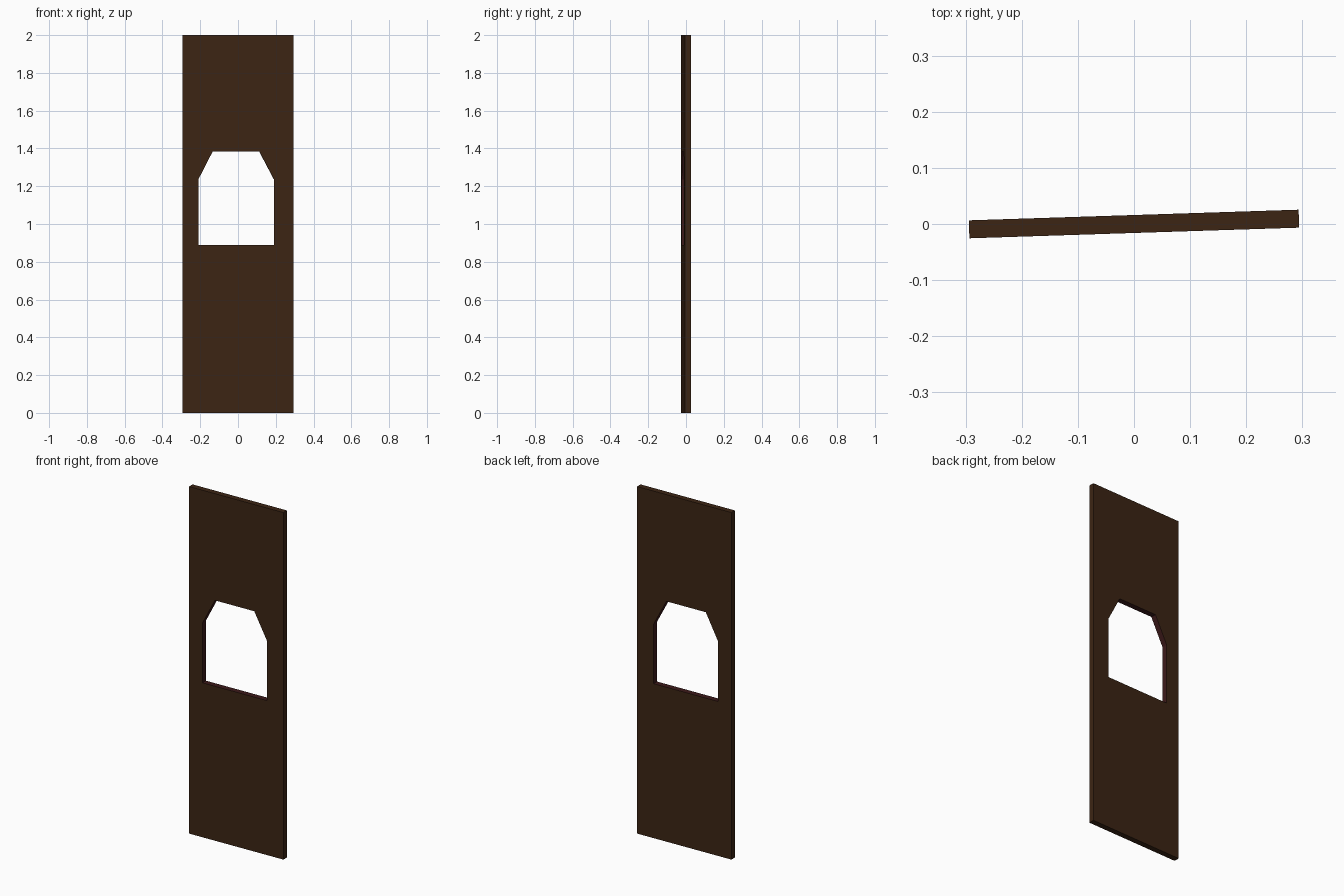
import bpy, bmesh, math
from mathutils import Matrix, Vector

if "Cube" in bpy.data.objects:
    bpy.data.objects.remove(bpy.data.objects["Cube"])


def material(name, rgb):
    m = bpy.data.materials.new(name)
    m.diffuse_color = (*rgb, 1)
    m.use_nodes = True
    m.node_tree.nodes["Principled BSDF"].inputs["Base Color"].default_value = m.diffuse_color
    return m


# Profiles in x, z
outer = [(-0.294, 0), (0.294, 0), (0.294, 2), (-0.294, 2)]
window = [(-0.211, 0.89), (0.191, 0.89), (0.191, 1.235),
          (0.112, 1.385), (-0.134, 1.385), (-0.211, 1.235)]
thickness = 0.032

# Flat panel face with the window opening
bm = bmesh.new()
edges = []
for loop in (outer, window):
    vs = [bm.verts.new((x, -thickness / 2, z)) for x, z in loop]
    edges += [bm.edges.new((vs[i], vs[(i + 1) % len(vs)])) for i in range(len(vs))]
bmesh.ops.triangle_fill(bm, edges=edges, use_beauty=True, normal=Vector((0, -1, 0)))

# Thicken into a solid
ext = bmesh.ops.extrude_face_region(bm, geom=bm.faces[:], use_keep_orig=True)
bmesh.ops.translate(bm, vec=(0, thickness, 0),
                    verts=[g for g in ext["geom"] if isinstance(g, bmesh.types.BMVert)])
bmesh.ops.recalc_face_normals(bm, faces=bm.faces[:])

# Reddish lining inside the opening
for f in bm.faces:
    c = f.calc_center_median()
    if abs(f.normal.y) < 0.5 and abs(c.x) < 0.25 and 0.5 < c.z < 1.5:
        f.material_index = 1

# The panel is turned slightly about z
bmesh.ops.transform(bm, matrix=Matrix.Rotation(math.atan(0.019 / 0.588), 4, 'Z'),
                    verts=bm.verts[:])

mesh = bpy.data.meshes.new("door_panel")
bm.to_mesh(mesh)
bm.free()
mesh.materials.append(material("dark_wood", (0.045, 0.018, 0.007)))
mesh.materials.append(material("opening_edge", (0.045, 0.010, 0.010)))
panel = bpy.data.objects.new("door_panel", mesh)
bpy.context.collection.objects.link(panel)
